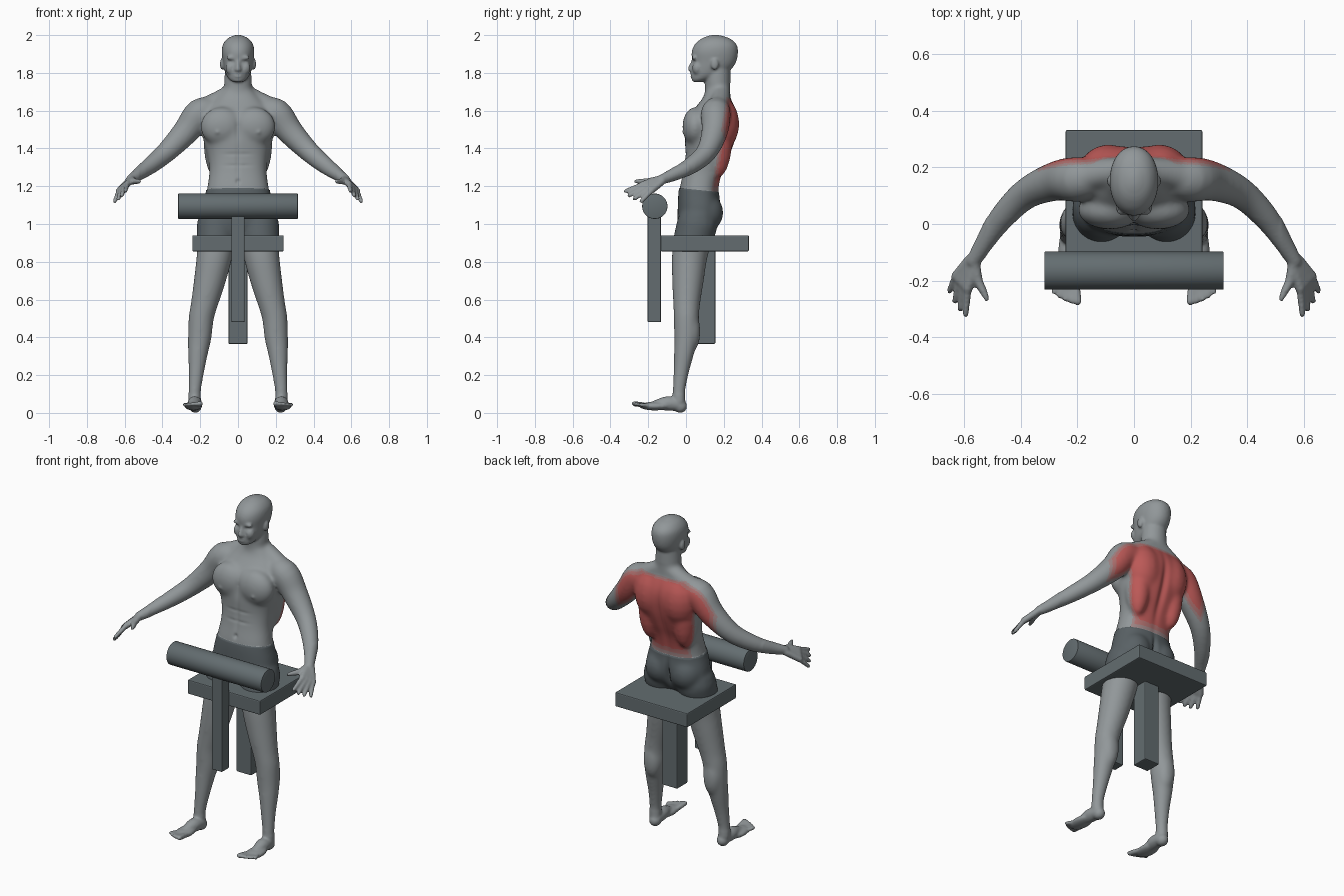
import bpy, bmesh, math
from mathutils import Vector, Matrix

if "Cube" in bpy.data.objects:
    bpy.data.objects.remove(bpy.data.objects["Cube"])


def material(name, rgb):
    m = bpy.data.materials.new(name)
    m.use_nodes = True
    m.diffuse_color = (*rgb, 1)
    m.node_tree.nodes["Principled BSDF"].inputs["Base Color"].default_value = (*rgb, 1)
    return m


skin = material("grey_skin", (0.285, 0.31, 0.32))
faint = material("faint_red_skin", (0.34, 0.23, 0.23))
middle = material("middle_red_skin", (0.42, 0.16, 0.155))
red = material("red_skin", (0.5, 0.1, 0.095))
cloth = material("dark_shorts", (0.1, 0.12, 0.13))
steel = material("bench_grey", (0.125, 0.152, 0.162))


# ---- shape helpers ----
def smooth_rows(rows, n=4):
    """Catmull-Rom interpolation of tuples."""
    out = []
    for i in range(len(rows) - 1):
        a, b, c, d = (rows[max(0, min(len(rows) - 1, i + k))] for k in (-1, 0, 1, 2))
        for s in range(n):
            t = s / n
            out.append([q + 0.5 * t * (r - p + t * (2 * p - 5 * q + 4 * r - w + t * (3 * (q - r) + w - p)))
                        for p, q, r, w in zip(a, b, c, d)])
    return out + [list(rows[-1])]


def circle(n):
    return [(math.cos(math.tau * i / n), math.sin(math.tau * i / n)) for i in range(n)]


def skin_rings(bm, rings):
    rings = [[bm.verts.new(p) for p in ring] for ring in rings]
    for lo, hi in zip(rings, rings[1:]):
        for i in range(len(lo)):
            j = (i + 1) % len(lo)
            bm.faces.new((lo[i], lo[j], hi[j], hi[i]))
    bm.faces.new(rings[0][::-1])
    bm.faces.new(rings[-1])


def power(v, e):
    return math.copysign(abs(v) ** e, v)


def stack(bm, rows, e=0.85):
    """Horizontal rounded slices: height, half width, front, back."""
    skin_rings(bm, [[(w * power(c, e), (f + b) / 2 + (b - f) / 2 * power(s, e), z) for c, s in circle(36)]
                    for z, w, f, b in smooth_rows(rows)])


def blob(bm, side, centre, radii, n=20):
    """Ellipsoid."""
    x, y, z = centre
    bands = n // 2
    lats = [math.pi * (k + .2) / (bands - .6) for k in range(bands)]
    skin_rings(bm, [[(side * x + radii[0] * c * math.sin(a), y + radii[1] * s * math.sin(a),
                      z - radii[2] * math.cos(a)) for c, s in circle(n)] for a in lats])


def tube(bm, side, rows, n=18):
    """Round limb through points x, y, z, radius, with rounded ends."""
    rows = smooth_rows([(side * x, y, z, r) for x, y, z, r in rows])
    pts = [Vector(r[:3]) for r in rows]
    chord = pts[-1] - pts[0]
    across = Vector((0, 0, 0))
    across[min(range(3), key=lambda k: abs(chord[k]))] = 1
    rings = []
    for i, p in enumerate(pts):
        t = (pts[min(i + 1, len(pts) - 1)] - pts[max(i - 1, 0)]).normalized()
        u = t.cross(across).normalized()
        v = t.cross(u)
        rings.append([p + rows[i][3] * (u * c + v * s) for c, s in circle(n)])
    skin_rings(bm, rings)
    for row in (rows[0], rows[-1]):
        blob(bm, 1, row[:3], (row[3],) * 3, 14)


def mix(a, b, t):
    return tuple(p + (q - p) * t for p, q in zip(a, b))


# ---- figure: trunk, neck, head ----
bm = bmesh.new()
stack(bm, [(.93, .1, -.02, .11), (1, .18, -.04, .16), (1.08, .188, -.04, .18), (1.18, .165, -.035, .172),
           (1.28, .152, -.014, .195), (1.36, .162, -.004, .23), (1.44, .182, -.006, .26), (1.52, .19, 0, .275),
           (1.58, .185, .02, .272), (1.63, .155, .06, .255), (1.67, .115, .09, .235), (1.71, .08, .105, .228)])
stack(bm, [(1.6, .085, .1, .24), (1.7, .075, .1, .236), (1.76, .072, .1, .235), (1.83, .068, .1, .235)], 1)
stack(bm, [(1.752, .026, .036, .09), (1.765, .045, .03, .13), (1.79, .062, .028, .2), (1.82, .072, .028, .24),
           (1.86, .08, .032, .266), (1.91, .086, .03, .275), (1.95, .08, .046, .268), (1.98, .058, .08, .236),
           (1.995, .03, .115, .195), (2.001, .01, .14, .17)], 0.95)
tube(bm, 1, [(0, .037, 1.865, .008), (0, .026, 1.835, .011), (0, .021, 1.82, .013)])
blob(bm, 1, (0, .033, 1.788), (.025, .012, .013))

for s in (-1, 1):
    # face sides and ears
    blob(bm, s, (.032, .043, 1.88), (.032, .012, .012))
    blob(bm, s, (.038, .06, 1.825), (.028, .027, .035))
    blob(bm, s, (.01, .028, 1.817), (.01, .012, .008))
    blob(bm, s, (.084, .152, 1.846), (.012, .021, .031))
    # chest, shoulder blades, flanks, buttocks
    blob(bm, s, (.085, .05, 1.515), (.115, .07, .105))
    blob(bm, s, (.09, .175, 1.53), (.11, .108, .15))
    blob(bm, s, (.115, .165, 1.44), (.068, .08, .2))
    blob(bm, s, (.085, .1, 1.06), (.092, .095, .1))
    # shoulder slope and arm
    tube(bm, s, [(.03, .185, 1.695, .05), (.11, .18, 1.65, .052), (.2, .16, 1.6, .06)])
    tube(bm, s, [(.12, .165, 1.6, .06), (.2, .158, 1.588, .08), (.275, .152, 1.49, .071), (.38, .108, 1.38, .056),
                 (.47, .02, 1.305, .046), (.53, -.07, 1.26, .034), (.568, -.13, 1.235, .026)])
    # hand: four palm rays with fingers, then the thumb
    for i in range(4):
        t = i / 3
        arch = math.sin(math.pi * (t * .8 + .15))
        root = mix((.56, -.14, 1.238), (.58, -.125, 1.226), t)
        knuckle = mix((.588, -.228, 1.21), (.63, -.185, 1.175), t)
        tip = mix((.596, -.313, 1.178), (.652, -.234, 1.122), t)
        tip = (tip[0], tip[1] - .014 * arch, tip[2] - .008 * arch)
        tube(bm, s, [(*root, .019), (*knuckle, .018)], 12)
        tube(bm, s, [(*knuckle, .0145), (*mix(knuckle, tip, .5), .013), (*tip, .0115)], 12)
    tube(bm, s, [(.562, -.145, 1.235, .02), (.55, -.205, 1.226, .017), (.517, -.266, 1.226, .012)], 12)
    # leg and calf
    tube(bm, s, [(.11, .06, 1, .105), (.122, .022, .85, .096), (.15, .01, .7, .084), (.18, .003, .57, .071),
                 (.195, .002, .5, .067), (.203, 0, .4, .063), (.212, -.01, .32, .054), (.22, -.025, .22, .042),
                 (.229, -.037, .12, .034), (.23, -.037, .06, .034)], 24)
    blob(bm, s, (.2, .03, .43), (.055, .047, .11))
    # foot and toes
    blob(bm, s, (.226, -.031, .035), (.034, .037, .035))
    tube(bm, s, [(.226, -.04, .045, .036), (.23, -.1, .05, .038), (.234, -.16, .042, .026)])
    blob(bm, s, (.236, -.165, .036), (.048, .085, .023))
    for i in range(5):
        t = i / 4
        r = .0145 - .004 * min(1, 3 * t)
        tube(bm, s, [(.207 + .055 * t, -.19 + .015 * t, .036, r),
                     (.2 + .084 * t, -.274 + .035 * t * t, .049 - .005 * t, r)], 12)

bmesh.ops.recalc_face_normals(bm, faces=bm.faces)
mesh = bpy.data.meshes.new("figure")
bm.to_mesh(mesh)
bm.free()
figure = bpy.data.objects.new("figure", mesh)
bpy.context.collection.objects.link(figure)

# ---- fuse the figure into one skin ----
fuse = figure.modifiers.new("fuse", "REMESH")
fuse.mode = "VOXEL"
fuse.voxel_size = 0.007
graph = bpy.context.evaluated_depsgraph_get()
fused = bpy.data.meshes.new_from_object(figure.evaluated_get(graph))
figure.modifiers.clear()
figure.data = fused
bm = bmesh.new()
bm.from_mesh(fused)
axes = dict(use_axis_x=True, use_axis_y=True, use_axis_z=True)
broad = [v for v in bm.verts if abs(v.co.x) < .52 and .1 < v.co.z < 1.74]
for i in range(18):
    bmesh.ops.smooth_vert(bm, verts=broad, factor=.5, **axes)
for i in range(2):
    bmesh.ops.smooth_vert(bm, verts=bm.verts, factor=.5, **axes)
bm.normal_update()

# ---- furrows: x, z, widths, depth, facing (-1 front, 1 back) ----
furrows = [(0, 1.42, .02, .16, .015, 1), (0, 1.05, .014, .07, .025, 1),
           (0, 1.5, .014, .06, .007, -1), (0, 1.33, .012, .09, .005, -1),
           (.03, 1.37, .04, .008, .003, -1), (.03, 1.31, .04, .008, .003, -1), (0, 1.225, .01, .012, .01, -1),
           (.11, 1.485, .012, .012, -.005, -1), (.033, 1.857, .016, .009, .008, -1),
           (.033, 1.856, .009, .006, -.005, -1), (0, 1.789, .022, .004, .004, -1)]
for v in [v for v in bm.verts if abs(v.co.x) < .2 and v.co.z > .9]:
    across, height, facing = abs(v.co.x), v.co.z, v.normal.y
    for x, z, wx, wz, depth, face in furrows:
        far = ((across - x) / wx) ** 2 + ((height - z) / wz) ** 2
        if far < 6 and facing * face > .15:
            v.co.y -= face * depth * math.exp(-far)

# ---- shorts with a raised hem, and the shaded red back ----
WAIST, HEM = Vector((0, 0, 1.187)), Vector((0, 0, .89))
UP = Vector((0, .1, 1)).normalized()
for point, normal in ((WAIST, UP), (HEM, Vector((0, 0, 1)))):
    bmesh.ops.bisect_plane(bm, geom=bm.verts[:] + bm.edges[:] + bm.faces[:], plane_co=point, plane_no=normal)
bm.normal_update()


def in_shorts(p):
    return abs(p.x) < .3 and p.z > HEM.z + 1e-4 and (p - WAIST).dot(UP) < -1e-4


def red_level(p):
    depth = p.y - .138 - .16 * (p.z - 1.2)
    edge = min(depth, .5 * (p.z - 1.175), 1.2 * (1.67 - p.z), .6 * (.34 - abs(p.x)))
    return 0 if edge < 0 else 1 if edge < .01 else 2 if edge < .022 else 3


for f in bm.faces:
    c = f.calc_center_median()
    f.smooth = True
    f.material_index = 4 if in_shorts(c) else red_level(c)
for v in [v for v in bm.verts if in_shorts(v.co)]:
    v.co += v.normal * .004
fused.materials.clear()
for m in (skin, faint, middle, red, cloth):
    fused.materials.append(m)
bm.to_mesh(fused)
bm.free()


# ---- bench ----
def finish(name, bm, bevel):
    bmesh.ops.bevel(bm, geom=[e for e in bm.edges if e.calc_face_angle() > 1], offset=bevel,
                    segments=2, profile=.5, affect="EDGES")
    me = bpy.data.meshes.new(name)
    bm.to_mesh(me)
    bm.free()
    me.materials.append(steel)
    ob = bpy.data.objects.new(name, me)
    bpy.context.collection.objects.link(ob)
    return ob


def box(name, lo, hi):
    bm = bmesh.new()
    lo, hi = Vector(lo), Vector(hi)
    m = Matrix.Translation((lo + hi) / 2) @ Matrix.Diagonal((*(hi - lo), 1))
    bmesh.ops.create_cube(bm, size=1, matrix=m)
    finish(name, bm, .006)


box("seat", (-.242, -.135, .855), (.242, .333, .94))
box("rear_post", (-.05, .055, .365), (.05, .155, .87))
box("front_post", (-.035, -.203, .48), (.035, -.132, 1.08))
bm = bmesh.new()
bmesh.ops.create_cone(bm, cap_ends=True, segments=48, radius1=.067, radius2=.067, depth=.634,
                      matrix=Matrix.Translation((0, -.165, 1.094)) @ Matrix.Rotation(math.pi / 2, 4, "Y"))
roller = finish("padded_roller", bm, .003)
bpy.ops.object.select_all(action="DESELECT")
roller.select_set(True)
bpy.context.view_layer.objects.active = roller
bpy.ops.object.shade_smooth_by_angle(angle=math.radians(35))
